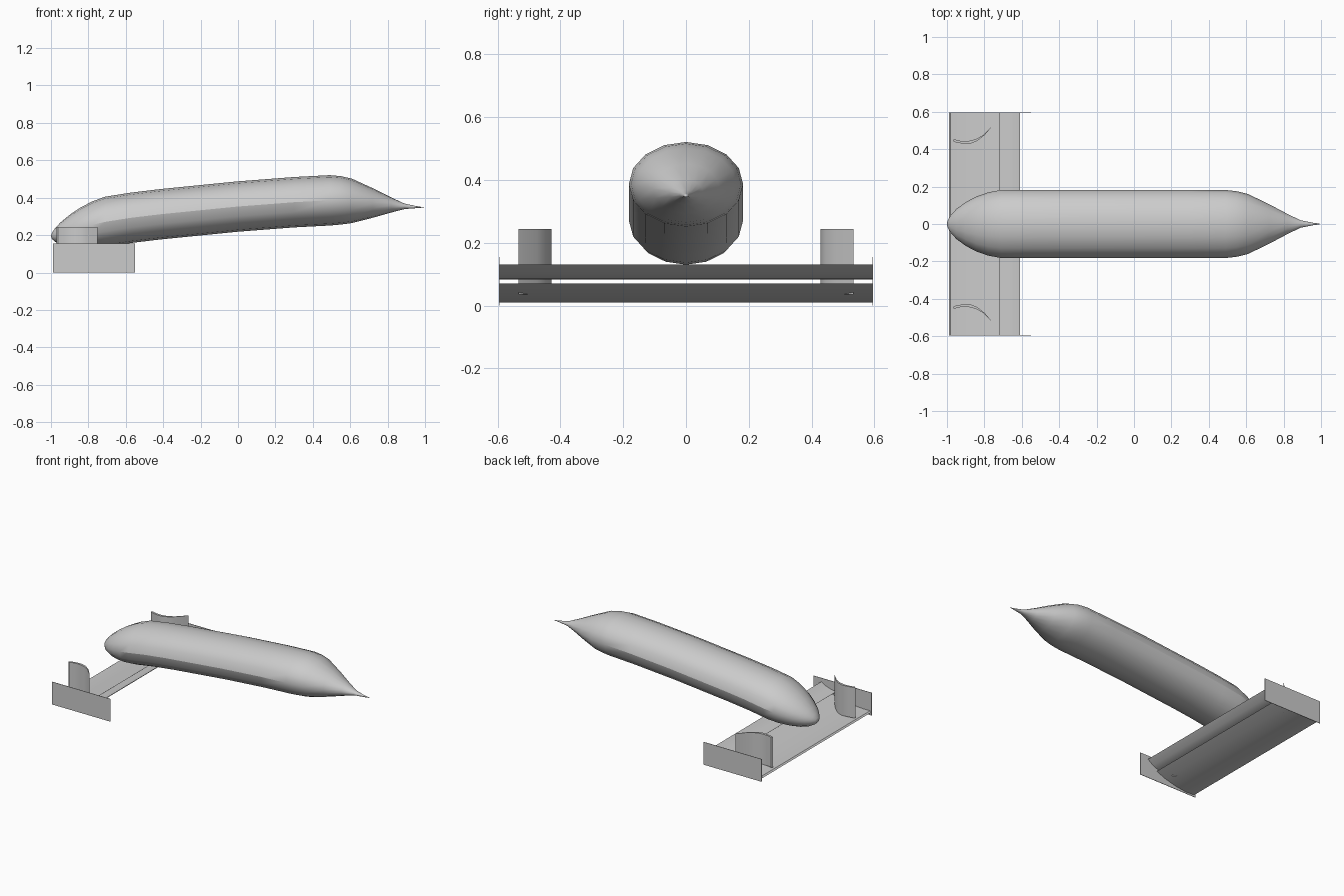
import bpy, bmesh, math

default_cube = bpy.data.objects.get("Cube")
if default_cube:
    bpy.data.objects.remove(default_cube, do_unlink=True)

# One plain grey for everything
GREY = (0.6, 0.6, 0.6, 1)
grey = bpy.data.materials.new("plain grey")
grey.use_nodes = True
grey.diffuse_color = GREY
grey.node_tree.nodes["Principled BSDF"].inputs["Base Color"].default_value = GREY


def finish(name, bm, smooth=True):
    bmesh.ops.recalc_face_normals(bm, faces=bm.faces[:])
    mesh = bpy.data.meshes.new(name)
    bm.to_mesh(mesh)
    bm.free()
    mesh.materials.append(grey)
    obj = bpy.data.objects.new(name, mesh)
    bpy.context.collection.objects.link(obj)
    if smooth:
        bpy.ops.object.select_all(action='DESELECT')
        obj.select_set(True)
        bpy.context.view_layer.objects.active = obj
        bpy.ops.object.shade_smooth_by_angle(angle=math.radians(30))
    return obj


def prism(name, start, end, smooth=True):
    """Closed solid between two matching outlines."""
    bm = bmesh.new()
    a = [bm.verts.new(p) for p in start]
    b = [bm.verts.new(p) for p in end]
    n = len(a)
    bm.faces.new(a)
    bm.faces.new(b)
    for i in range(n):
        j = (i + 1) % n
        bm.faces.new((a[i], a[j], b[j], b[i]))
    return finish(name, bm, smooth)


# Nose body: oval rings (x, centre height, half width) swept along the length
STATIONS = [
    (-0.995, 0.196, 0.022), (-0.98, 0.2, 0.047), (-0.95, 0.208, 0.08),
    (-0.9, 0.222, 0.117), (-0.845, 0.238, 0.146), (-0.78, 0.255, 0.169),
    (-0.71, 0.271, 0.182), (-0.57, 0.293, 0.182), (-0.42, 0.311, 0.182),
    (0, 0.353, 0.182), (0.3, 0.376, 0.182), (0.49, 0.386, 0.182),
    (0.55, 0.386, 0.175), (0.61, 0.383, 0.16), (0.72, 0.372, 0.107),
    (0.82, 0.361, 0.054), (0.89, 0.354, 0.02), (0.95, 0.35, 0.008),
]
SIDES = 16
FLATTEN = 0.74
bm = bmesh.new()
rings = []
for x, zc, w in STATIONS:
    angles = [math.tau * i / SIDES for i in range(SIDES)]
    rings.append([bm.verts.new((x, w * math.sin(t), zc + FLATTEN * w * math.cos(t)))
                  for t in angles])
nose_tip = bm.verts.new((-1, 0, 0.195))
tail_tip = bm.verts.new((1, 0, 0.348))
for i in range(SIDES):
    j = (i + 1) % SIDES
    bm.faces.new((nose_tip, rings[0][i], rings[0][j]))
    bm.faces.new((tail_tip, rings[-1][j], rings[-1][i]))
    for r, s in zip(rings, rings[1:]):
        bm.faces.new((r[i], s[i], s[j], r[j]))
finish("nose_body", bm)

# Two wing elements: x-z sections extruded across the full span
SPAN = 0.593
MAIN = [(-0.99, 0.022), (-0.98, 0.03), (-0.93, 0.029), (-0.85, 0.034), (-0.76, 0.049),
        (-0.68, 0.07), (-0.75, 0.042), (-0.83, 0.021), (-0.91, 0.01), (-0.97, 0.012)]
FLAP = [(-0.72, 0.089), (-0.71, 0.094), (-0.68, 0.098), (-0.645, 0.11),
        (-0.61, 0.13), (-0.65, 0.1), (-0.69, 0.084), (-0.713, 0.083)]
for name, section in (("main_wing", MAIN), ("wing_flap", FLAP)):
    prism(name, [(x, -SPAN, z) for x, z in section], [(x, SPAN, z) for x, z in section])

# End plates and curved turning fins, one of each per side
FIN = [(-0.97, 0.446), (-0.962, 0.453), (-0.93, 0.445), (-0.89, 0.443), (-0.85, 0.452),
       (-0.81, 0.473), (-0.75, 0.533), (-0.80, 0.474), (-0.84, 0.443),
       (-0.88, 0.428), (-0.92, 0.43), (-0.96, 0.438)]
PLATE = [(-0.99, 0), (-0.55, 0), (-0.55, 0.155), (-0.99, 0.155)]
for side, s in (("left", -1), ("right", 1)):
    # The nose points along -x, so the sides are named for that heading
    prism("end_plate_" + side,
          [(x, s * SPAN, z) for x, z in PLATE],
          [(x, s * (SPAN + 0.003), z) for x, z in PLATE], smooth=False)
    prism("turning_fin_" + side,
          [(x, s * y, 0.035) for x, y in FIN],
          [(x, s * y, 0.243) for x, y in FIN])
